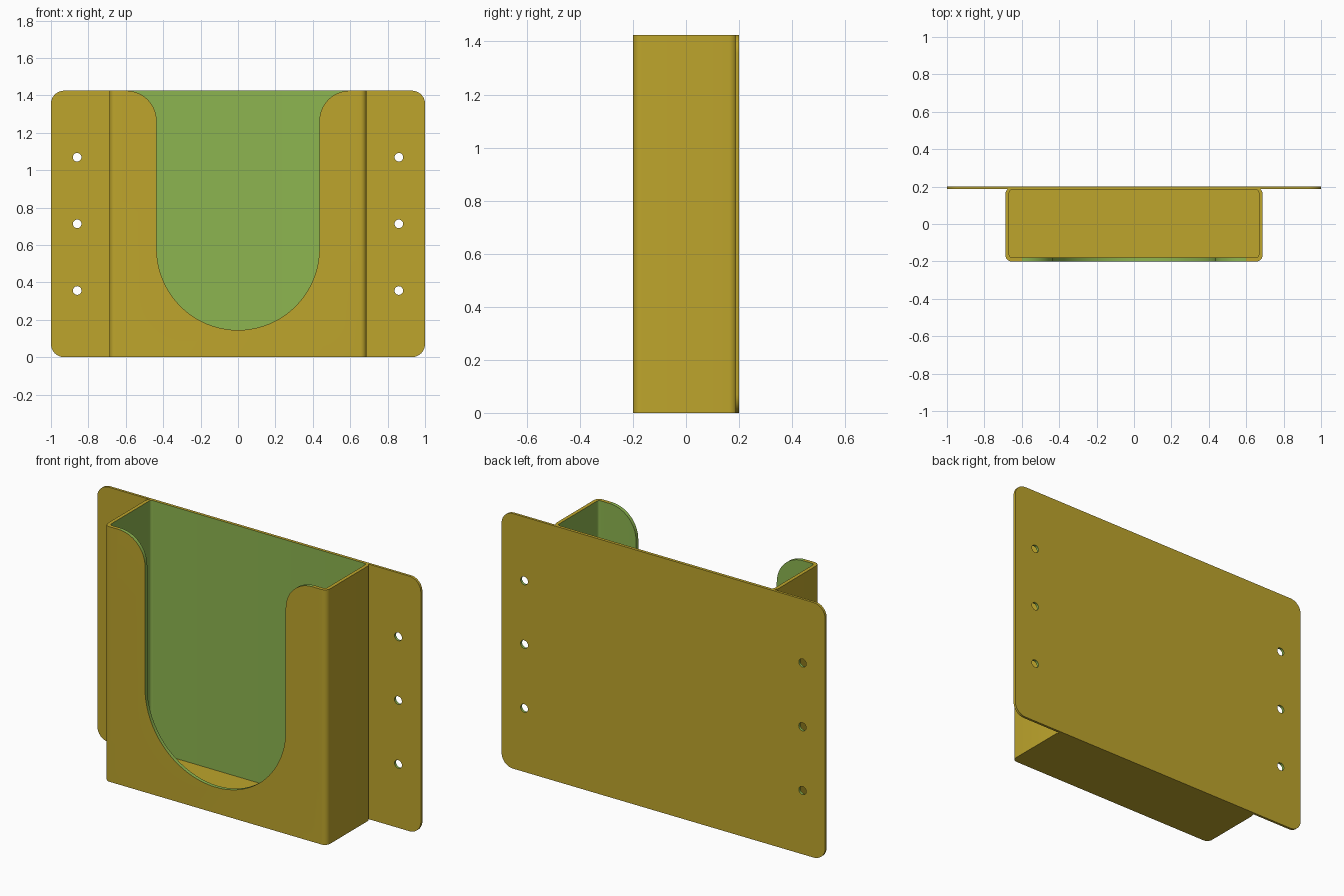
import bpy, bmesh, math
from mathutils import Vector

if "Cube" in bpy.data.objects:
    bpy.data.objects.remove(bpy.data.objects["Cube"])

H = 1.425          # overall height
PLATE_Y = 0.186    # front face of the mounting plate


def material(name, rgb):
    m = bpy.data.materials.new(name)
    m.diffuse_color = (*rgb, 1)
    m.use_nodes = True
    m.node_tree.nodes["Principled BSDF"].inputs["Base Color"].default_value = m.diffuse_color
    return m


MUSTARD = material("mustard", (0.515, 0.376, 0.025))
GREEN = material("leaf green", (0.266, 0.462, 0.08))


def arc(cx, cy, r, a0, a1, n):
    return [(cx + r * math.cos(math.radians(a0 + (a1 - a0) * i / n)),
             cy + r * math.sin(math.radians(a0 + (a1 - a0) * i / n)))
            for i in range(n + 1)]


def rounded_rect(x0, x1, y0, y1, r, n=8):
    return (arc(x1 - r, y0 + r, r, -90, 0, n) + arc(x1 - r, y1 - r, r, 0, 90, n)
            + arc(x0 + r, y1 - r, r, 90, 180, n) + arc(x0 + r, y0 + r, r, 180, 270, n))


def prism(name, outline, a, b, upright=False):
    """Extrude an outline along z, or along y when upright (outline is x, z)."""
    bm = bmesh.new()
    place = (lambda p, d: (p[0], d, p[1])) if upright else (lambda p, d: (p[0], p[1], d))
    face = bm.faces.new([bm.verts.new(place(p, a)) for p in outline])
    ext = bmesh.ops.extrude_face_region(bm, geom=[face])
    bmesh.ops.translate(bm, vec=Vector((0, b - a, 0) if upright else (0, 0, b - a)),
                        verts=[v for v in ext["geom"] if isinstance(v, bmesh.types.BMVert)])
    bmesh.ops.recalc_face_normals(bm, faces=bm.faces)
    me = bpy.data.meshes.new(name)
    bm.to_mesh(me)
    bm.free()
    ob = bpy.data.objects.new(name, me)
    bpy.context.collection.objects.link(ob)
    return ob


def cut(ob, cutters):
    for c in cutters:
        mod = ob.modifiers.new("cut", "BOOLEAN")
        mod.operation, mod.solver, mod.object = "DIFFERENCE", "EXACT", c
        bpy.context.view_layer.objects.active = ob
        bpy.ops.object.modifier_apply(modifier=mod.name)
        bpy.data.objects.remove(c)


def finish(ob, is_green):
    ob.data.materials.clear()
    ob.data.materials.append(MUSTARD)
    ob.data.materials.append(GREEN)
    for p in ob.data.polygons:
        p.material_index = int(is_green(p.center, p.normal))
    bpy.ops.object.select_all(action="DESELECT")
    ob.select_set(True)
    bpy.context.view_layer.objects.active = ob
    bpy.ops.object.shade_smooth_by_angle(angle=math.radians(30))


# Mounting plate with three screw holes on each side
plate = prism("back_plate", rounded_rect(-1, 1, 0, H, 0.07), PLATE_Y, 0.2, True)
cut(plate, [prism("screw_hole", arc(s * 0.86, H * k / 4, 0.023, 0, 345, 23), 0.1, 0.3, True)
            for s in (-1, 1) for k in (1, 2, 3)])
finish(plate, lambda c, n: abs(n.y) < 0.5 and 0.8 < abs(c.x) < 0.9 and 0.3 < c.z < 1.12)

# Open-topped pocket with a rounded body
pocket = prism("pocket", rounded_rect(-0.687, 0.687, -0.2, 0.194, 0.032), 0, H)
cavity = prism("cavity", rounded_rect(-0.667, 0.667, -0.18, 0.183, 0.014), 0.022, H + 0.2)

# U-shaped front opening that flares out at the top
R, F = 0.435, 0.163
opening = (arc(0, 0.145 + R, R, 180, 360, 40)
           + arc(R + F, H - F, F, 180, 90, 14)
           + [(R + F, H + 0.1), (-R - F, H + 0.1)]
           + arc(-R - F, H - F, F, 90, 0, 14))
cut(pocket, [cavity, prism("opening", opening, -0.3, -0.1, True)])


def pocket_green(c, n):
    if abs(n.z) > 0.999 and (c.z < 0.05 or c.z > H - 0.0005):
        return False                                  # floor, underside and rim
    inside = abs(c.x) < 0.6675 and -0.1805 < c.y < 0.1835
    opening_edge = abs(n.y) < 0.1 and abs(c.x) < 0.62 and c.y < -0.17 and c.z > 0.1
    return inside or opening_edge


finish(pocket, pocket_green)
